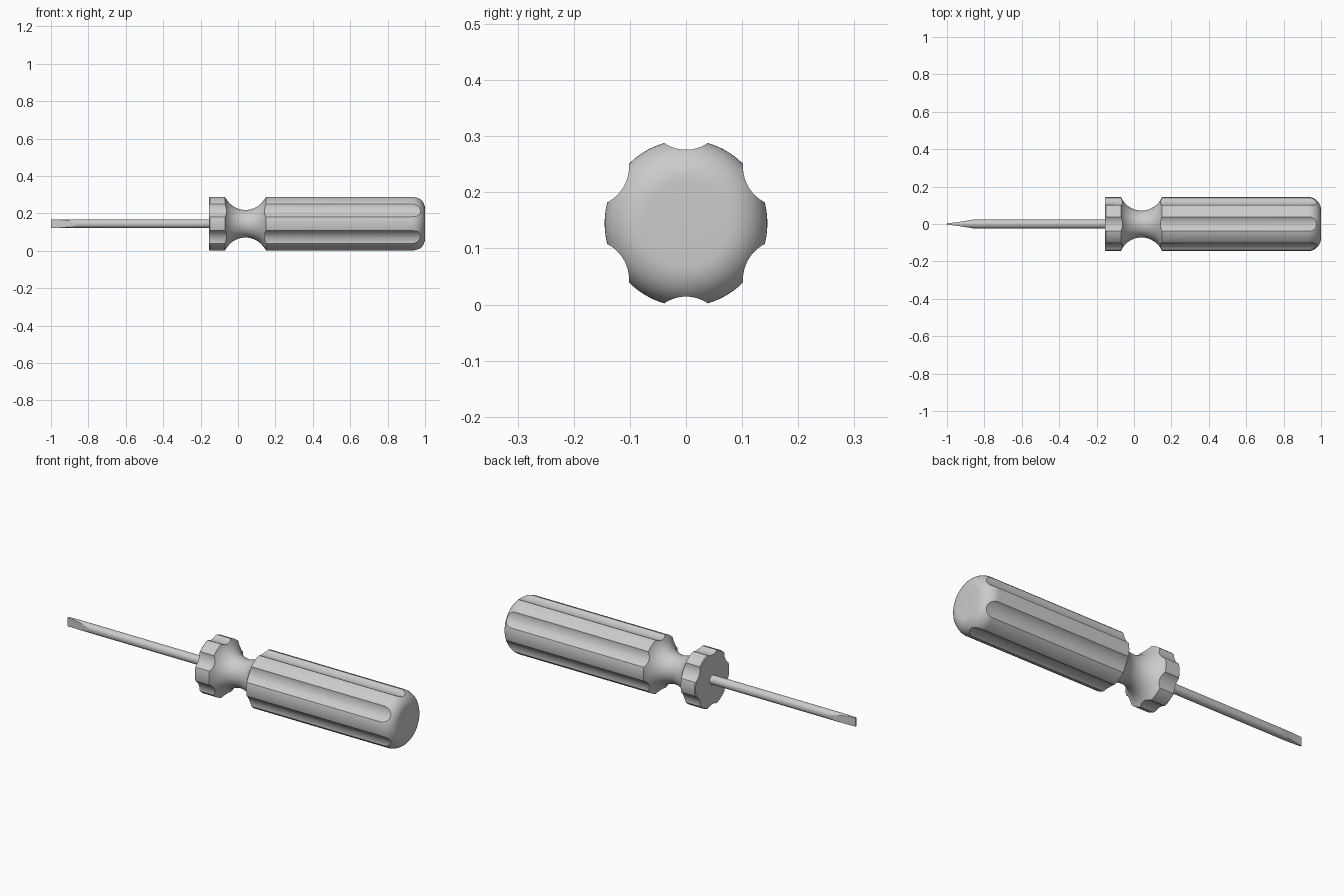
import bpy, bmesh, math
from mathutils import Matrix, Vector

AXIS_Z = 0.145
R = 0.145          # handle radius
FILLET = 0.07      # rounded butt of the handle
STRETCH = 1.022    # handle is very slightly taller than wide

if "Cube" in bpy.data.objects:
    bpy.data.objects.remove(bpy.data.objects["Cube"])

grey = bpy.data.materials.new("light grey")
grey.use_nodes = True
grey.diffuse_color = (0.6, 0.6, 0.6, 1)
grey.node_tree.nodes["Principled BSDF"].inputs["Base Color"].default_value = (0.6, 0.6, 0.6, 1)


def make_object(name, bm):
    bmesh.ops.recalc_face_normals(bm, faces=bm.faces)
    mesh = bpy.data.meshes.new(name)
    bm.to_mesh(mesh)
    bm.free()
    mesh.materials.append(grey)
    obj = bpy.data.objects.new(name, mesh)
    bpy.context.collection.objects.link(obj)
    return obj


def activate(obj):
    bpy.ops.object.select_all(action='DESELECT')
    obj.select_set(True)
    bpy.context.view_layer.objects.active = obj


def revolve(name, profile, steps, shape=lambda co: co):
    """Turn (x, radius) points around the x axis, capping both ends."""
    bm = bmesh.new()
    rings = []
    for x, r in profile:
        angles = [2 * math.pi * i / steps for i in range(steps)]
        rings.append([bm.verts.new(shape(Vector((x, r * math.cos(a), r * math.sin(a)))))
                      for a in angles])
    for a, b in zip(rings, rings[1:]):
        for i in range(steps):
            j = (i + 1) % steps
            bm.faces.new((a[i], a[j], b[j], b[i]))
    bm.faces.new(rings[0])
    bm.faces.new(rings[-1])
    return make_object(name, bm)


def arc(cx, cr, radius, start, end, n):
    pts = []
    for i in range(n + 1):
        a = math.radians(start + (end - start) * i / n)
        pts.append((cx + radius * math.cos(a), cr + radius * math.sin(a)))
    return pts


# Handle: collar, waisted neck, long grip and rounded butt
half, depth = 0.11, 0.073
neck_r = (half ** 2 + depth ** 2) / (2 * depth)
sweep = math.degrees(math.asin(half / neck_r))
profile = [(-0.155, R - 0.004), (-0.151, R)]
profile += arc(0.04, R - depth + neck_r, neck_r, 270 - sweep, 270 + sweep, 24)
profile += arc(1 - FILLET, R - FILLET, FILLET, 90, 0, 14)
handle = revolve("handle", profile, 120)

# Six flutes cut along the handle
bm = bmesh.new()
for i in range(6):
    a = math.radians(30 + 60 * i)
    place = (Matrix.Translation((0.4, 0.198 * math.cos(a), 0.198 * math.sin(a)))
             @ Matrix.Rotation(math.pi / 2, 4, 'Y'))
    bmesh.ops.create_cone(bm, cap_ends=True, segments=72, radius1=0.07,
                          radius2=0.07, depth=1.6, matrix=place)
cutter = make_object("flute_cutter", bm)
cutter.hide_render = True
activate(handle)
cut = handle.modifiers.new("flutes", 'BOOLEAN')
cut.operation = 'DIFFERENCE'
cut.solver = 'EXACT'
cut.object = cutter
bpy.ops.object.modifier_apply(modifier=cut.name)
bpy.data.objects.remove(cutter)
handle.data.transform(Matrix.Diagonal((1, 1, STRETCH, 1)))

# Shaft: round rod hollow-ground to a thin flat blade
SHAFT_R = 0.0235
TIP_LENGTH = 0.14


def grind(co):
    t = min(max((co.x + 1) / TIP_LENGTH, 0), 1)
    limit = 0.004 + (SHAFT_R - 0.004) * t ** 1.25
    co.y = max(-limit, min(limit, co.y))
    return co


stations = [-1 + TIP_LENGTH * i / 14 for i in range(15)] + [-0.14]
shaft = revolve("shaft", [(x, SHAFT_R) for x in stations], 64, grind)

for obj in (handle, shaft):
    obj.data.transform(Matrix.Translation((0, 0, AXIS_Z)))
    activate(obj)
    bpy.ops.object.shade_smooth_by_angle(angle=math.radians(25))
